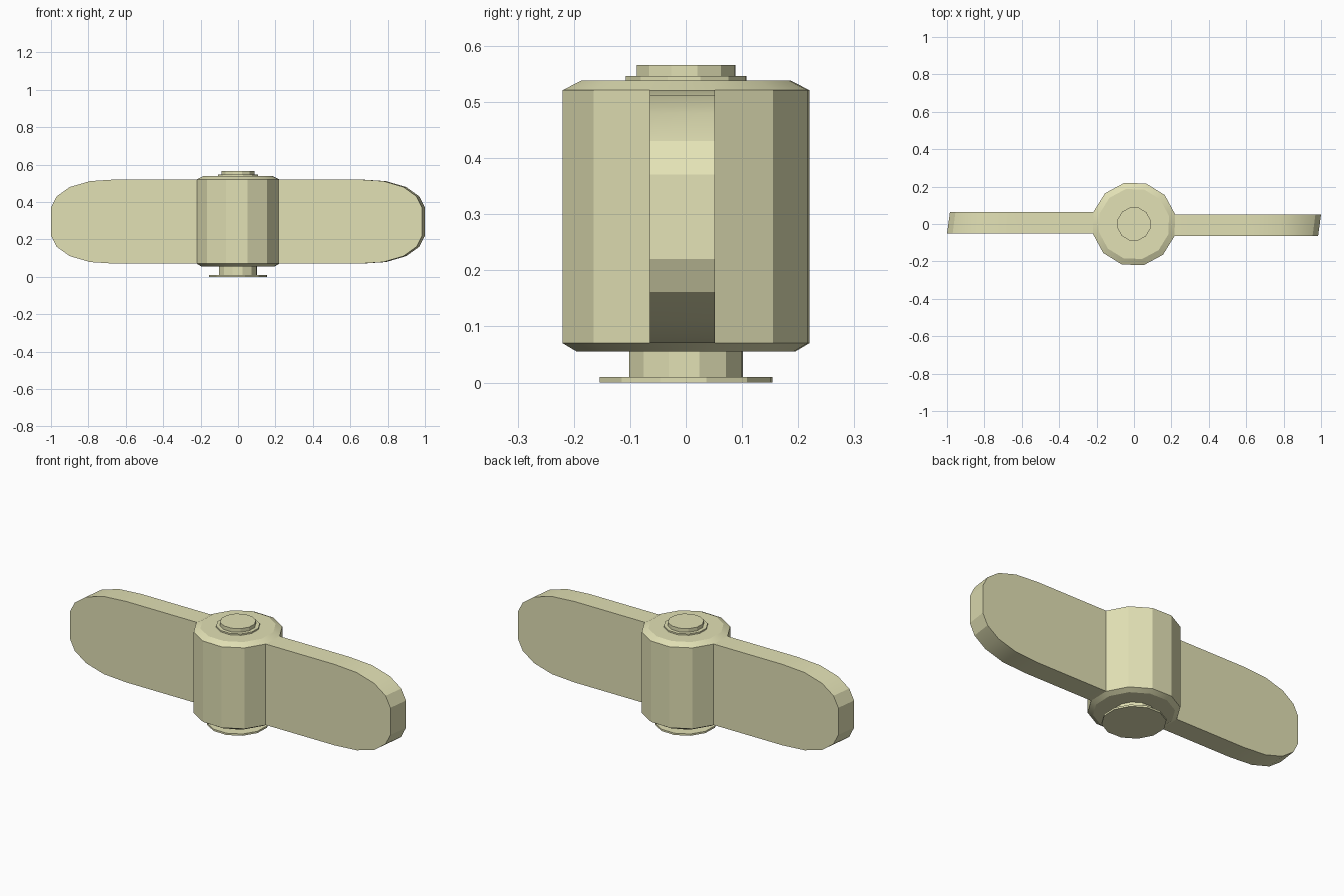
import bpy, bmesh, math

if "Cube" in bpy.data.objects:
    bpy.data.objects.remove(bpy.data.objects["Cube"])

SIDES = 12
TURN = math.radians(-16.7)          # slight twist of the twelve-sided hub
STEP = 2 * math.pi / SIDES
HUB_R = 0.226


def finish(name, bm):
    bmesh.ops.recalc_face_normals(bm, faces=bm.faces)
    mesh = bpy.data.meshes.new(name)
    bm.to_mesh(mesh)
    bm.free()
    mesh.materials.append(mat)
    obj = bpy.data.objects.new(name, mesh)
    bpy.context.collection.objects.link(obj)
    bpy.ops.object.select_all(action='DESELECT')
    obj.select_set(True)
    bpy.context.view_layer.objects.active = obj
    bpy.ops.object.shade_smooth_by_angle(angle=math.radians(24))
    return obj


def lathe(name, profile, open_band=None):
    # Stacked rings; open_band is left open where the blades grow out
    bm = bmesh.new()
    rings = [[bm.verts.new((r * math.cos(TURN + i * STEP), r * math.sin(TURN + i * STEP), z))
              for i in range(SIDES)] for r, z in profile]
    for band, (a, b) in enumerate(zip(rings, rings[1:])):
        for i in range(SIDES):
            if band == open_band and i in (0, SIDES // 2):
                continue
            j = (i + 1) % SIDES
            bm.faces.new((a[i], a[j], b[j], b[i]))
    bm.faces.new(rings[0])
    bm.faces.new(rings[-1])
    return finish(name, bm)


def blade(name, side):
    # Rounded outline joining two skewed faces, rooted on one hub facet
    upper = [(0.65, 0.521), (0.79, 0.512), (0.90, 0.48), (0.97, 0.43), (1.0, 0.371)]
    mid = 0.2955
    x0, y0 = HUB_R * math.cos(TURN + STEP), HUB_R * math.sin(TURN + STEP)
    x1, y1 = HUB_R * math.cos(TURN), HUB_R * math.sin(TURN)
    outline = [(x0, 0.521)] + upper + [(x, 2 * mid - z) for x, z in reversed(upper)] + [(x0, 0.07)]
    bm = bmesh.new()
    back = [bm.verts.new((side * x, side * y0, z)) for x, z in outline]
    front = [bm.verts.new((side * x * x1 / x0, side * y1, z)) for x, z in outline]
    for i in range(len(outline) - 1):
        bm.faces.new((back[i], back[i + 1], front[i + 1], front[i]))
    bm.faces.new(back)
    bm.faces.new(front)
    return finish(name, bm)


mat = bpy.data.materials.new("pale_yellow")
mat.diffuse_color = (0.76, 0.75, 0.46, 1)
mat.use_nodes = True
mat.node_tree.nodes["Principled BSDF"].inputs["Base Color"].default_value = mat.diffuse_color

# Central hub with chamfered rims
lathe("hub", [(0.2, 0.055), (HUB_R, 0.07), (HUB_R, 0.521), (0.192, 0.538)], open_band=1)

# Neck and base flange
lathe("base_flange", [(0.158, 0.0), (0.158, 0.01)])
lathe("neck", [(0.104, 0.01), (0.104, 0.055)])

# Washer and button on top
lathe("top_washer", [(0.111, 0.538), (0.111, 0.546)])
lathe("top_button", [(0.091, 0.546), (0.091, 0.566)])

# Two opposite blades
blade("right_blade", 1)
blade("left_blade", -1)
